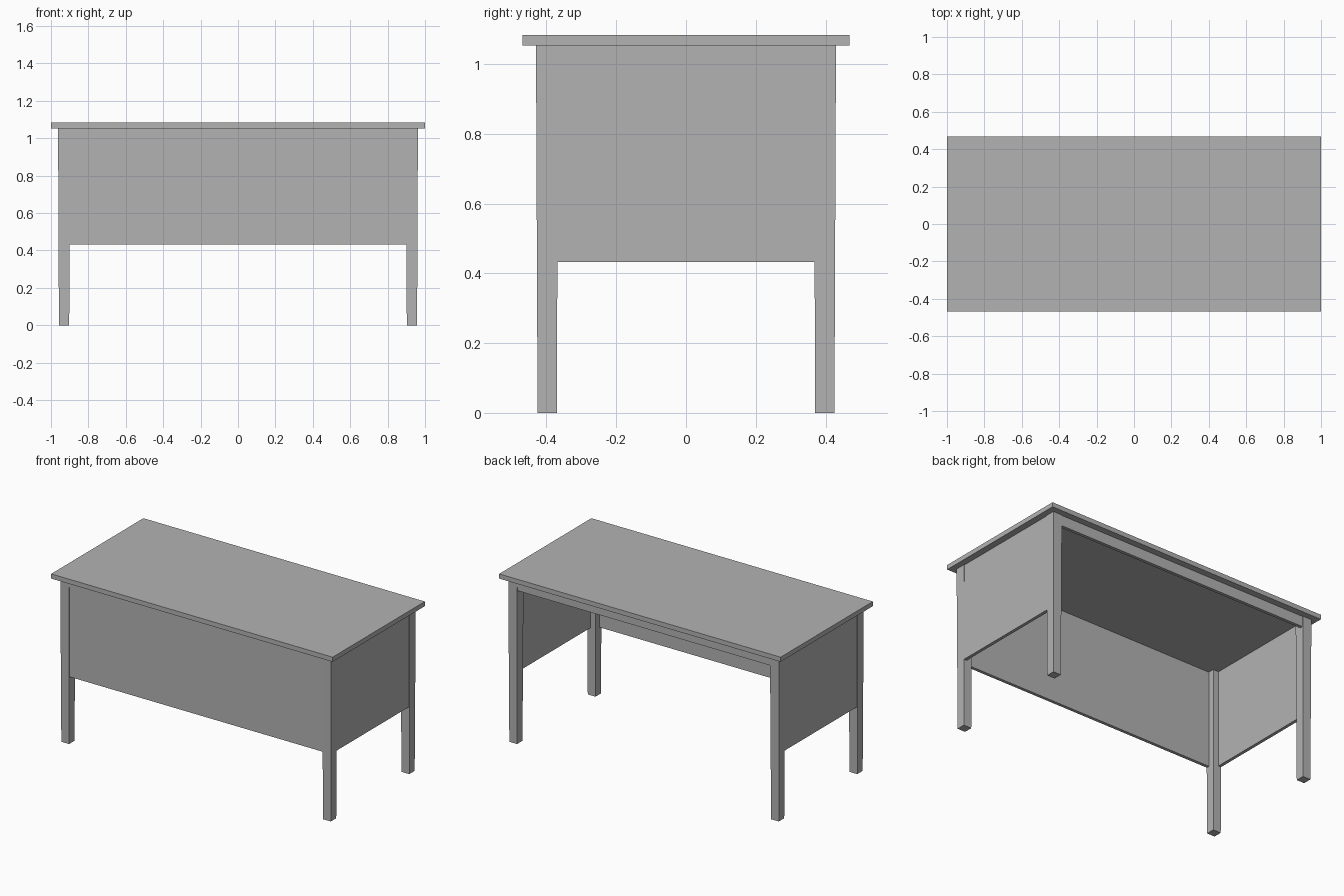
import bpy
import bmesh
from mathutils import Vector

cube = bpy.data.objects.get("Cube")
if cube:
    bpy.data.objects.remove(cube, do_unlink=True)

# Single flat grey finish
GREY = (0.45, 0.45, 0.45, 1.0)
grey = bpy.data.materials.new("plain_grey")
grey.use_nodes = True
grey.diffuse_color = GREY
grey.node_tree.nodes["Principled BSDF"].inputs["Base Color"].default_value = GREY

HEIGHT, TOP_THICK = 1.083, 0.03
UNDER = HEIGHT - TOP_THICK          # underside of the desk top
LEG_X, LEG_Y = 0.93, 0.398          # leg centres
LEG_TOP, LEG_FOOT = 0.032, 0.0275   # leg half widths
PANEL_BOTTOM, APRON_BOTTOM = 0.433, UNDER - 0.067
PANEL_THICK, INSET = 0.02, 0.004


def block(name, low, high, foot_scale=1.0):
    """Box between two corners; foot_scale tapers its lower end."""
    low, high = Vector(low), Vector(high)
    centre, size = (low + high) / 2, high - low
    bm = bmesh.new()
    bmesh.ops.create_cube(bm, size=1)
    for v in bm.verts:
        taper = foot_scale if v.co.z < 0 else 1.0
        v.co = Vector((v.co.x * size.x * taper, v.co.y * size.y * taper, v.co.z * size.z))
    mesh = bpy.data.meshes.new(name)
    bm.to_mesh(mesh)
    bm.free()
    mesh.materials.append(grey)
    obj = bpy.data.objects.new(name, mesh)
    obj.location = centre
    bpy.context.collection.objects.link(obj)
    return obj


# Desk top
block("desk_top", (-1, -0.468, UNDER), (1, 0.468, HEIGHT))

# Four tapered legs
for side, sx in (("left", 1), ("right", -1)):
    for end, sy in (("front", -1), ("back", 1)):
        x, y = sx * LEG_X, sy * LEG_Y
        block(f"{end}_{side}_leg", (x - LEG_TOP, y - LEG_TOP, 0),
              (x + LEG_TOP, y + LEG_TOP, UNDER), LEG_FOOT / LEG_TOP)

# Side panels, ending inside the legs
outer_x = LEG_X + LEG_TOP - INSET
for side, sx in (("left", 1), ("right", -1)):
    x = sx * (outer_x - PANEL_THICK / 2)
    block(f"{side}_panel", (x - PANEL_THICK / 2, -LEG_Y, PANEL_BOTTOM),
          (x + PANEL_THICK / 2, LEG_Y, UNDER))

# Front modesty panel and shallow back apron
outer_y = LEG_Y + LEG_TOP - INSET
block("front_panel", (-LEG_X, -outer_y, PANEL_BOTTOM),
      (LEG_X, PANEL_THICK - outer_y, UNDER))
block("back_apron", (-LEG_X, outer_y - PANEL_THICK, APRON_BOTTOM),
      (LEG_X, outer_y, UNDER))
